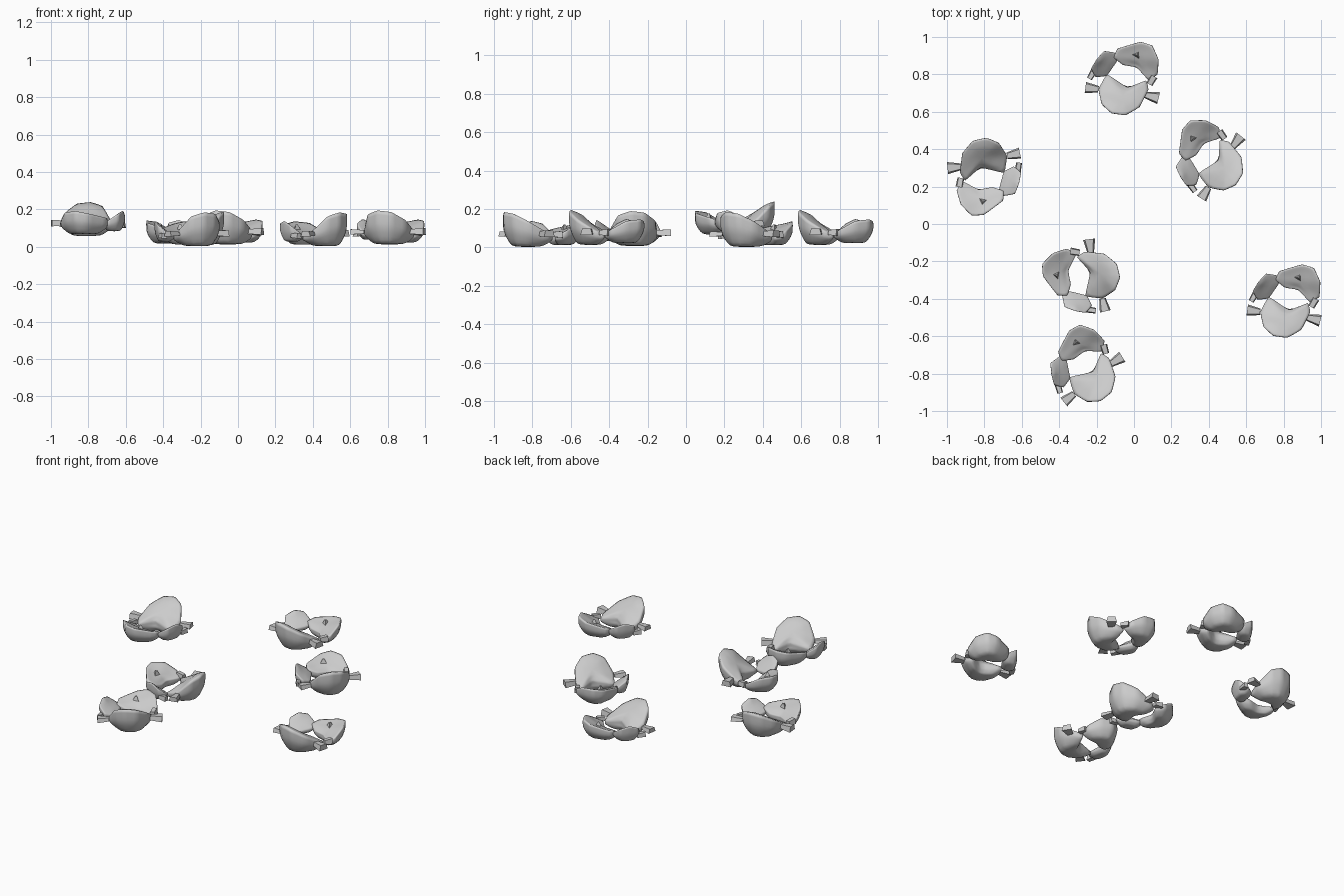
import bpy, bmesh
from math import radians
from mathutils import Vector, Matrix

if "Cube" in bpy.data.objects:
    bpy.data.objects.remove(bpy.data.objects["Cube"])


def finish(bm, name):
    bmesh.ops.recalc_face_normals(bm, faces=bm.faces)
    me = bpy.data.meshes.new(name)
    bm.to_mesh(me)
    bm.free()
    return me


def boulder(name, rim, base, lift, grow=1.03, foot=0.62):
    """Dished boulder: foot, belly, creased rim and sloping inner top."""
    bm = bmesh.new()
    crease = bm.edges.layers.float.new("crease_edge")
    pts = [Vector(p) for p in rim]
    c = sum(pts, Vector()) / len(pts)

    def ring(scale, zf):
        return [bm.verts.new((c.x + (p.x - c.x) * scale, c.y + (p.y - c.y) * scale, zf(p.z)))
                for p in pts]

    rings = [ring(foot, lambda z: base),
             ring(grow * 0.98, lambda z: base + (z - base) * 0.48),
             ring(grow * 0.98, lambda z: z),
             ring(0.55, lambda z: c.z + (z - c.z) * 0.6 + lift)]
    n = len(pts)
    for lo, hi in zip(rings, rings[1:]):
        for i in range(n):
            j = (i + 1) % n
            bm.faces.new((lo[i], lo[j], hi[j], hi[i]))
    bm.faces.new(rings[0])
    bm.faces.new(rings[-1])
    for e in bm.edges:
        e[crease] = 0.3
    for i in range(n):
        bm.edges.get((rings[2][i], rings[2][(i + 1) % n]))[crease] = 0.65
        bm.edges.get((rings[1][i], rings[2][i]))[crease] = 0.55
    me = finish(bm, name)
    for p in me.polygons:
        p.use_smooth = True
    return me


def chip(name, x, y, z, length, w_in, w_out, height, angle):
    """Small wedge stone flaring outward along its angle."""
    bm = bmesh.new()
    bmesh.ops.create_cube(bm, size=1)
    for v in bm.verts:
        outer = v.co.x > 0
        v.co.y *= w_out if outer else w_in
        if v.co.z > 0:
            v.co.y *= 0.7
        v.co.z *= height if outer else height * 0.7
        v.co.x *= length
    bm.transform(Matrix.Translation((x, y, z)) @ Matrix.Rotation(radians(angle), 4, 'Z'))
    return finish(bm, name)


def pebble(name, x, y, z):
    bm = bmesh.new()
    bmesh.ops.create_cone(bm, cap_ends=True, segments=3, radius1=0.033, radius2=0.006, depth=0.045)
    bm.transform(Matrix.Translation((x, y, z)) @ Matrix.Rotation(radians(90), 4, 'Z'))
    return finish(bm, name)


# Stones of one ring
smooth_parts = [
    boulder("large_boulder", [(-.13, -.07, .085), (-.085, .012, .055), (.025, -.062, .07),
                              (.125, -.022, .06), (.137, -.07, .075), (.09, -.165, .135),
                              (.015, -.208, .178), (-.06, -.198, .187), (-.112, -.15, .165)],
            0.003, 0.012),
    boulder("curved_boulder", [(-.05, .10, .085), (-.03, .148, .10), (.095, .185, .125),
                               (.158, .165, .138), (.192, .09, .13), (.187, .01, .085),
                               (.14, -.025, .06), (.075, .048, .06), (.0, .06, .065)],
            0.012, -0.006, 1.02),
    boulder("side_stone", [(-.17, .04, .115), (-.14, .09, .14), (-.10, .135, .125),
                           (-.04, .125, .085), (-.028, .085, .065), (-.085, .002, .055),
                           (-.145, -.005, .075)],
            0.028, 0.006),
]
flat_parts = [
    chip("left_chip", -.165, -.065, .07, .07, .035, .06, .028, 172),
    chip("right_chip", .15, -.107, .072, .085, .03, .065, .035, -14),
    chip("right_small_chip", .155, -.022, .068, .05, .035, .04, .035, 60),
    chip("left_small_chip", -.165, .01, .06, .055, .035, .03, .03, 240),
    pebble("top_pebble", .075, .115, .098),
]

# Six stone rings: x, y, z, turn
places = [(-.06, .79, .01, 0), (.805, -.40, .01, 0), (.387, .343, 0, 66),
          (-.281, -.302, .005, 111), (-.28, -.766, 0, 46), (-.777, .254, .055, 200)]
for x, y, z, turn in places:
    mat = Matrix.Translation((x, y, z)) @ Matrix.Rotation(radians(turn), 4, 'Z')
    for me in smooth_parts + flat_parts:
        ob = bpy.data.objects.new(me.name, me)
        ob.matrix_world = mat
        bpy.context.collection.objects.link(ob)
        if me in smooth_parts:
            sub = ob.modifiers.new("Rounding", 'SUBSURF')
            sub.levels = sub.render_levels = 2
